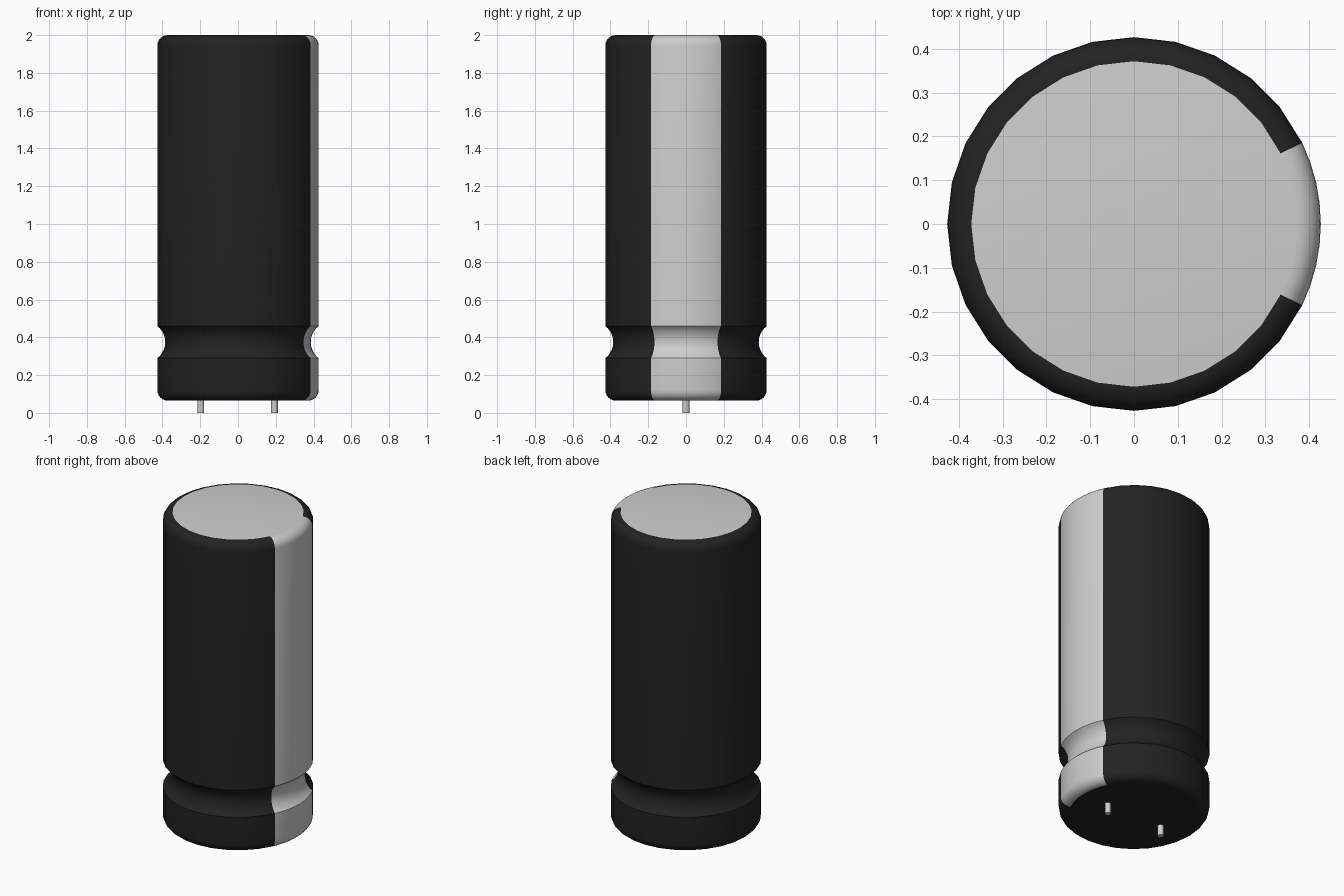
import bpy, bmesh, math

if "Cube" in bpy.data.objects:
    bpy.data.objects.remove(bpy.data.objects["Cube"])

R, FILLET, Z0, Z1 = 0.427, 0.055, 0.065, 2.0
SIDES = 28
STRIPE = 2 * math.tau / SIDES          # half angle of the pale stripe


def material(name, rgb):
    m = bpy.data.materials.new(name)
    m.diffuse_color = (*rgb, 1)
    m.use_nodes = True
    m.node_tree.nodes["Principled BSDF"].inputs["Base Color"].default_value = m.diffuse_color
    return m


black = material("black sleeve", (0.016, 0.016, 0.016))
silver = material("pale silver", (0.62, 0.62, 0.62))


def arc(cr, cz, rad, a0, a1, n):
    """Points (radius, height) on a circular arc, angles in degrees."""
    pts = []
    for i in range(n + 1):
        a = math.radians(a0 + (a1 - a0) * i / n)
        pts.append((cr + rad * math.cos(a), cz + rad * math.sin(a)))
    return pts


# Side profile: bottom fillet, crimp groove, top fillet
groove = math.degrees(math.asin(0.085 / 0.107))
profile = (arc(R - FILLET, Z0 + FILLET, FILLET, -90, 0, 6)
           + arc(R + 0.065, 0.375, 0.107, 180 + groove, 180 - groove, 10)
           + arc(R - FILLET, Z1 - FILLET, FILLET, 0, 90, 6))

# Angles round the can, finer across the stripe
angles = [-STRIPE + 2 * STRIPE * i / 8 for i in range(8)]
angles += [STRIPE + math.tau / SIDES * i for i in range(SIDES - 4)]

# Can body with stripe and bare metal top
bm = bmesh.new()
rings = [[bm.verts.new((r * math.cos(a), r * math.sin(a), z)) for a in angles]
         for r, z in profile]
n = len(angles)
for lo, hi in zip(rings, rings[1:]):
    for i in range(n):
        j = (i + 1) % n
        f = bm.faces.new((lo[i], lo[j], hi[j], hi[i]))
        f.material_index = 1 if i < 8 else 0
bm.faces.new(list(reversed(rings[0])))
bm.faces.new(rings[-1]).material_index = 1
mesh = bpy.data.meshes.new("can_body")
bm.to_mesh(mesh)
bm.free()
mesh.materials.append(black)
mesh.materials.append(silver)
body = bpy.data.objects.new("can_body", mesh)
bpy.context.collection.objects.link(body)
bpy.context.view_layer.objects.active = body
body.select_set(True)
bpy.ops.object.shade_smooth_by_angle(angle=math.radians(30))

# Two connection pins underneath
for side, x in (("left", -0.197), ("right", 0.193)):
    bpy.ops.mesh.primitive_cylinder_add(vertices=12, radius=0.018, depth=0.08,
                                        location=(x, 0, 0.04))
    pin = bpy.context.object
    pin.name = side + "_pin"
    pin.data.materials.append(silver)
    bpy.ops.object.shade_smooth_by_angle(angle=math.radians(40))
